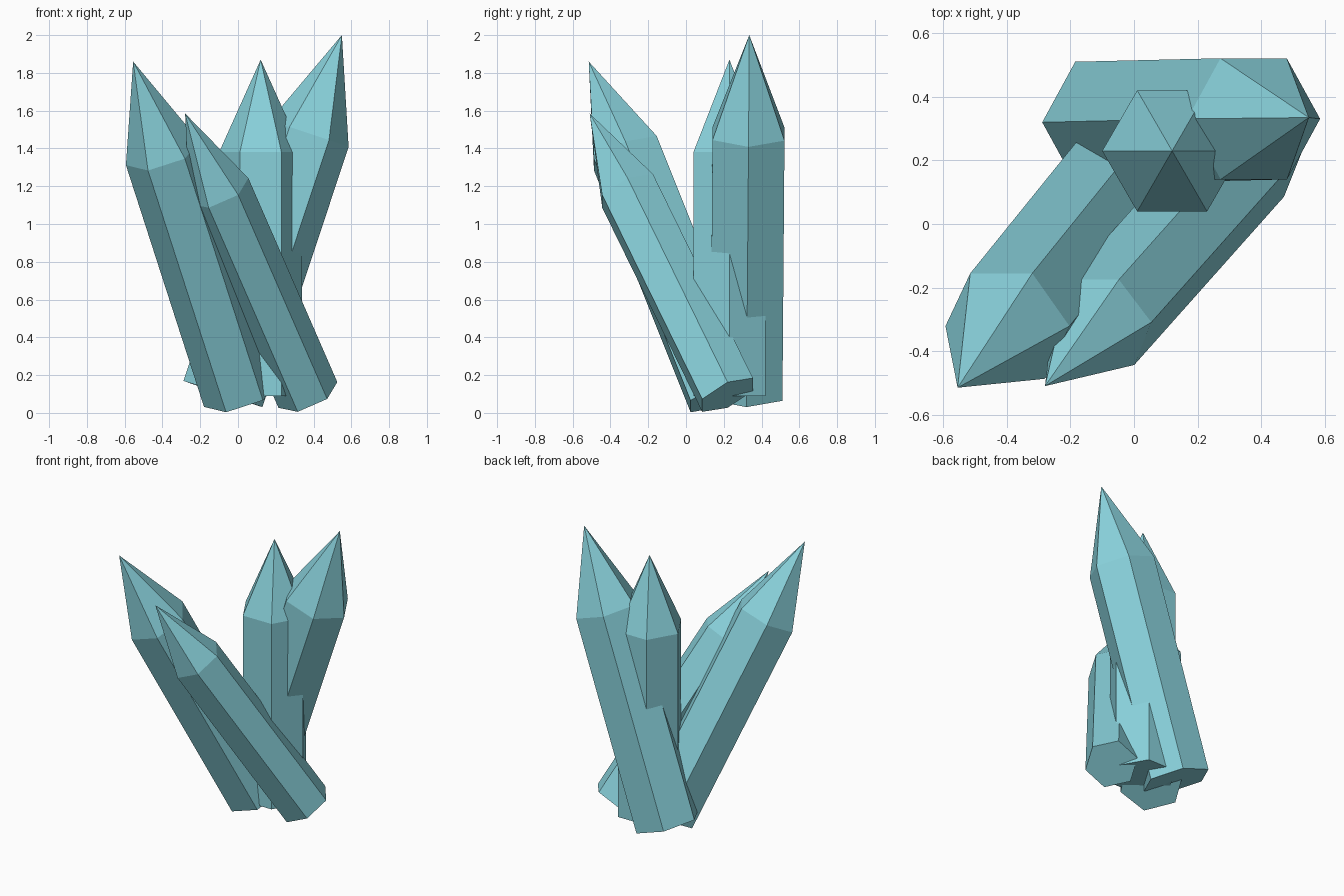
import bpy
import bmesh
from mathutils import Matrix, Vector

cube = bpy.data.objects.get("Cube")
if cube:
    bpy.data.objects.remove(cube, do_unlink=True)

SIDES = 6
SHOULDER = 0.725  # share of the length taken by the straight prism

# Crystal colour
ice_blue = bpy.data.materials.new("ice_blue")
ice_blue.use_nodes = True
colour = (0.25, 0.64, 0.71, 1.0)
ice_blue.diffuse_color = colour
ice_blue.node_tree.nodes["Principled BSDF"].inputs["Base Color"].default_value = colour


def crystal(name, base, tip, radius):
    """Hexagonal prism with a pointed end, running from base to tip."""
    base, tip = Vector(base), Vector(tip)
    axis = tip - base
    length = axis.length
    axis.normalize()

    # Profile: flat base, straight shaft, point
    bm = bmesh.new()
    ring = bmesh.ops.create_circle(bm, cap_ends=True, segments=SIDES, radius=radius)["verts"]
    # Put one corner of the hexagon on the local x axis
    angle = -Vector((1, 0)).angle_signed(ring[0].co.xy)
    bmesh.ops.rotate(bm, verts=bm.verts, matrix=Matrix.Rotation(-angle, 3, "Z"))
    shaft = bmesh.ops.extrude_face_region(bm, geom=bm.faces[:], use_keep_orig=True)["geom"]
    top_verts = [g for g in shaft if isinstance(g, bmesh.types.BMVert)]
    top_face = [g for g in shaft if isinstance(g, bmesh.types.BMFace)]
    bmesh.ops.translate(bm, verts=top_verts, vec=(0, 0, length * SHOULDER))
    point = bmesh.ops.poke(bm, faces=top_face)["verts"]
    point[0].co = (0, 0, length)
    bmesh.ops.recalc_face_normals(bm, faces=bm.faces[:])

    # Lean the crystal along its axis, keeping local x level with the front
    side = Vector((axis.z, 0, -axis.x)).normalized()
    lean = Matrix((side, axis.cross(side), axis)).transposed().to_4x4()
    bm.transform(Matrix.Translation(base) @ lean)

    mesh = bpy.data.meshes.new(name)
    bm.to_mesh(mesh)
    bm.free()
    mesh.materials.append(ice_blue)
    obj = bpy.data.objects.new(name, mesh)
    bpy.context.collection.objects.link(obj)
    return obj


# Cluster of crystals fanning out from a shared foot
crystal("upright_crystal", (0.12, 0.23, 0.09), (0.12, 0.23, 1.87), 0.22)
crystal("left_crystal", (-0.08, 0.32, 0.10), (0.55, 0.335, 2.0), 0.22)
crystal("right_crystal", (0.015, 0.19, 0.095), (-0.555, -0.515, 1.86), 0.205)
crystal("front_crystal", (0.37, 0.22, 0.095), (-0.28, -0.51, 1.585), 0.17)
